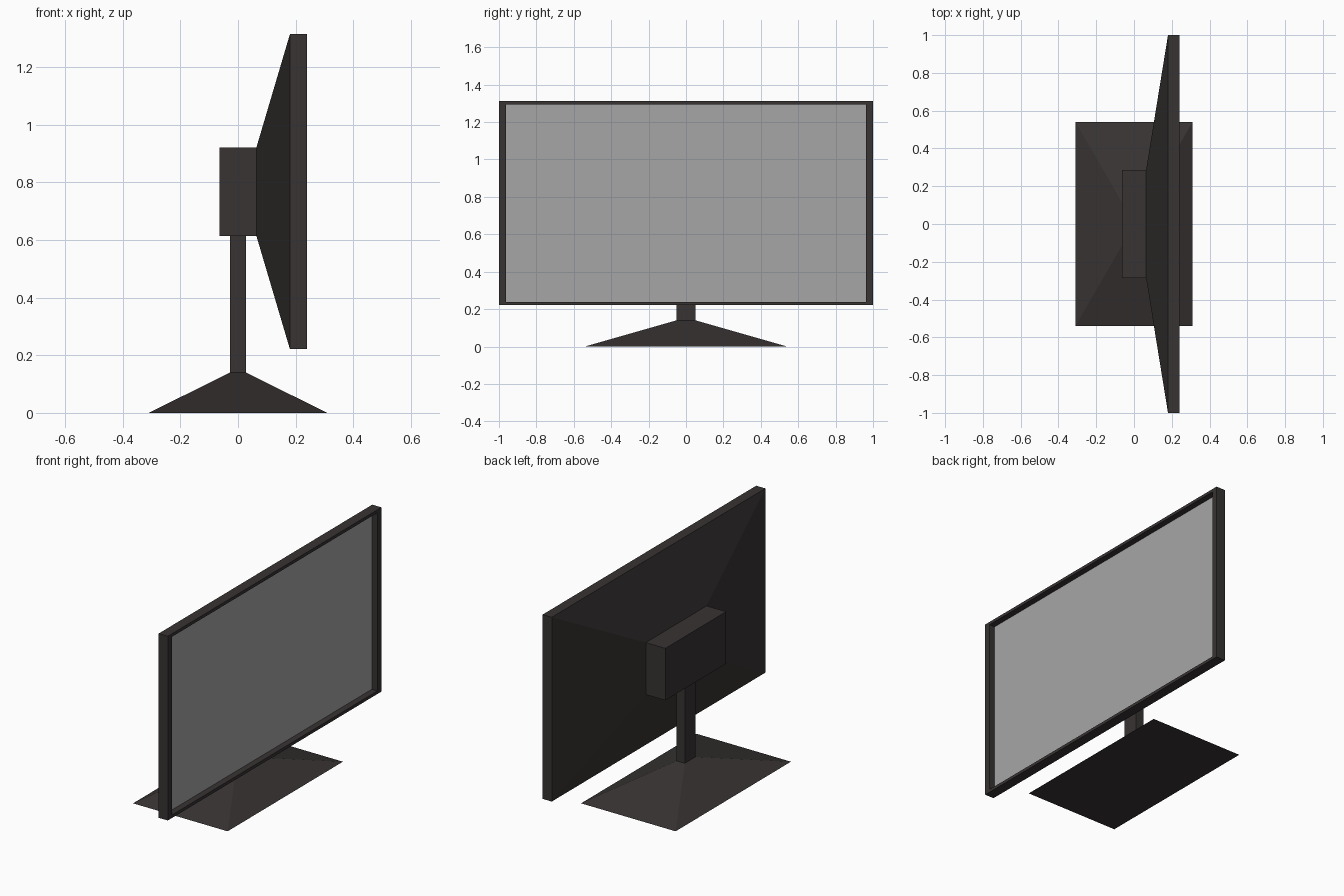
import bpy, bmesh

if "Cube" in bpy.data.objects:
    bpy.data.objects.remove(bpy.data.objects["Cube"])


def material(name, rgb):
    m = bpy.data.materials.new(name)
    m.diffuse_color = (*rgb, 1.0)
    m.use_nodes = True
    m.node_tree.nodes["Principled BSDF"].inputs["Base Color"].default_value = m.diffuse_color
    return m


dark = material("dark_plastic", (0.038, 0.033, 0.032))
grey = material("screen_grey", (0.38, 0.38, 0.38))


def loft(name, rings, place, mat, cap_end=True):
    """Join rectangles (position, half width, half height) with flat faces."""
    bm = bmesh.new()
    loops = []
    for t, a, b in rings:
        corners = ((-a, -b), (a, -b), (a, b), (-a, b))
        loops.append([bm.verts.new(place(t, u, v)) for u, v in corners])
    for lo, hi in zip(loops, loops[1:]):
        for i in range(4):
            j = (i + 1) % 4
            bm.faces.new((lo[i], lo[j], hi[j], hi[i]))
    # both placements used here are right-handed, so this winding faces outward
    if len(loops) > 1:
        bm.faces.new(loops[0][::-1])
    if cap_end:
        bm.faces.new(loops[-1])
    mesh = bpy.data.meshes.new(name)
    bm.to_mesh(mesh)
    bm.free()
    ob = bpy.data.objects.new(name, mesh)
    mesh.materials.append(mat)
    bpy.context.collection.objects.link(ob)
    return ob


MID = 0.767  # height of the panel centre


def along_x(t, u, v):
    return (t, u, MID + v)


def along_z(t, u, v):
    return (u, v, t)


# stand: low pyramid foot and square-cut neck
loft("stand_base", [(0, 0.31, 0.54), (0.14, 0.027, 0.05)], along_z, dark)
loft("stand_neck", [(0.14, 0.027, 0.05), (0.614, 0.027, 0.05)], along_z, dark)

# box behind the panel that meets the neck
loft("rear_box", [(-0.064, 0.285, 0.154), (0.064, 0.285, 0.154)], along_x, dark)

# tapered back, outer rim, front bezel and recess wall
loft("panel_housing", [
    (0.064, 0.285, 0.154),
    (0.18, 1.0, 0.546),
    (0.24, 1.0, 0.546),
    (0.24, 0.963, 0.528),
    (0.203, 0.963, 0.528),
], along_x, dark, cap_end=False)

# screen closing the recess
loft("screen", [(0.203, 0.963, 0.528)], along_x, grey)
